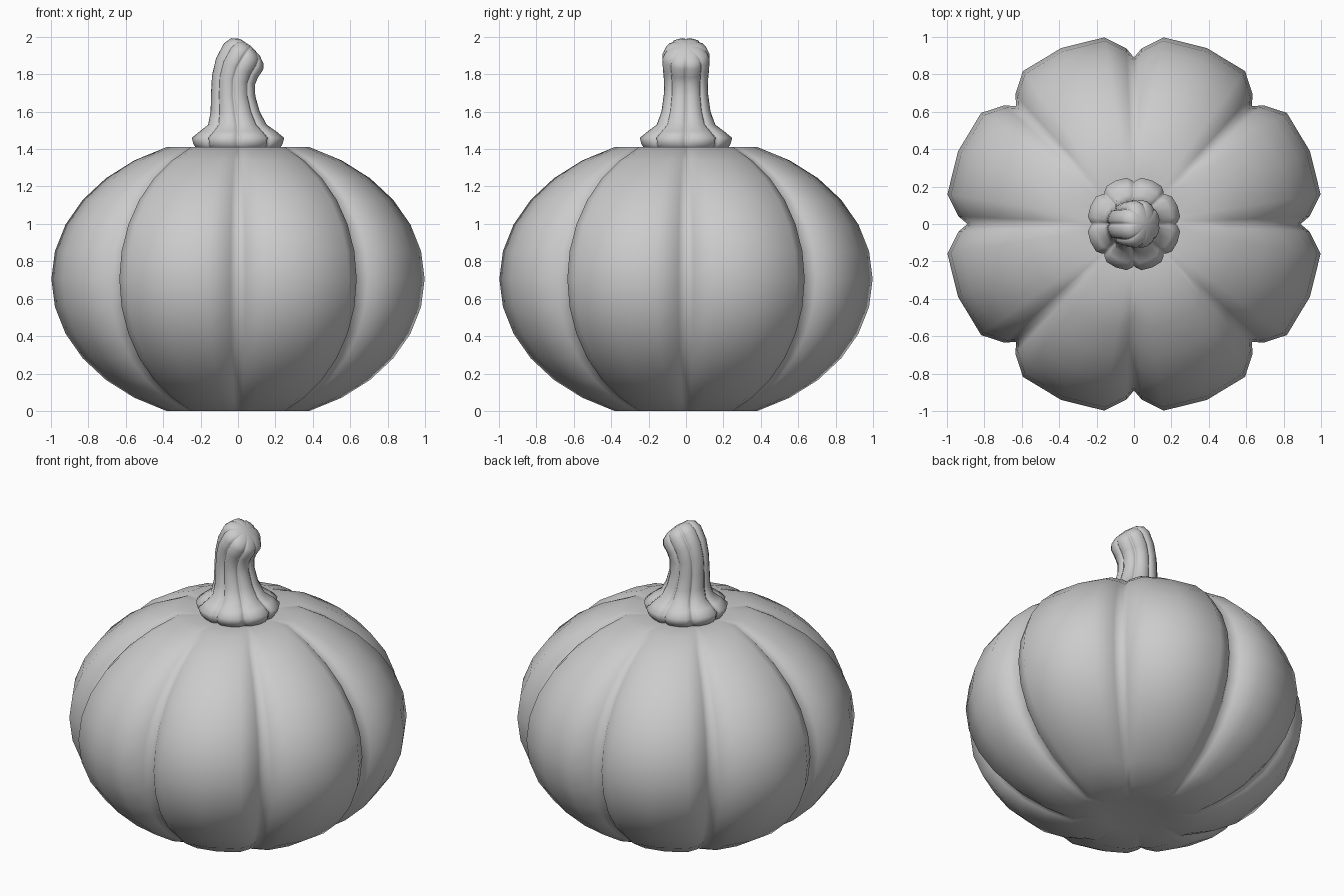
import bpy, bmesh
from math import sin, cos, radians
from mathutils import Vector

if "Cube" in bpy.data.objects:
    bpy.data.objects.remove(bpy.data.objects["Cube"])

LOBES = 8
# Angle across one lobe (degrees from its groove) and inward depth at that angle
LOBE = [(0, 1.0), (2.5, 0.62), (9, 0.06), (22.5, 0.0), (36, 0.06), (42.5, 0.62)]


def lobed_loft(name, rings, bottom, top):
    """Loft lobed rings (x, z, radius, tilt, groove depth) between two pole points."""
    bm = bmesh.new()
    loops = []
    for cx, cz, r, tilt, depth in rings:
        t = radians(tilt)
        loop = []
        for i in range(LOBES):
            for off, d in LOBE:
                a = radians(i * 360 / LOBES + off)
                rr = r * (1 - depth * d)
                u, v = rr * cos(a), rr * sin(a)
                loop.append(bm.verts.new((cx + u * cos(t), v, cz - u * sin(t))))
        loops.append(loop)
    n = len(loops[0])
    for lo, hi in zip(loops, loops[1:]):
        for i in range(n):
            j = (i + 1) % n
            bm.faces.new((lo[i], lo[j], hi[j], hi[i]))
    b, t = bm.verts.new(Vector(bottom)), bm.verts.new(Vector(top))
    for i in range(n):
        j = (i + 1) % n
        bm.faces.new((b, loops[0][j], loops[0][i]))
        bm.faces.new((t, loops[-1][i], loops[-1][j]))
    for f in bm.faces:
        f.smooth = True
    mesh = bpy.data.meshes.new(name)
    bm.to_mesh(mesh)
    bm.free()
    obj = bpy.data.objects.new(name, mesh)
    bpy.context.collection.objects.link(obj)
    return obj


# Pumpkin body: squashed sphere whose poles are flattened and slightly dimpled
MID, HALF, R = 0.705, 0.763, 1.018
body = []
for k in range(-7, 8):
    lat = radians(11.25 * k)
    z = MID + HALF * sin(lat)
    depth = 0.125
    if abs(k) == 6:
        depth = 0.08
    elif abs(k) == 7:
        depth = 0.015
        z = MID + (0.695 if k > 0 else -0.695)
    body.append((0, z, R * cos(lat), 0, depth))
lobed_loft("pumpkin_body", body, (0, 0, 0.03), (0, 0, 1.38))

# Stem: flared foot, ribbed neck leaning over to +x, rounded cut end
stem = [
    (0, 1.40, 0.225, 0, 0.08),
    (0, 1.425, 0.242, 0, 0.10),
    (0, 1.46, 0.252, 0, 0.12),
    (0, 1.495, 0.208, 0, 0.13),
    (-0.003, 1.53, 0.16, 0, 0.13),
    (-0.015, 1.60, 0.134, 0, 0.13),
    (-0.026, 1.69, 0.121, 3, 0.13),
    (-0.024, 1.77, 0.120, 12, 0.13),
    (-0.005, 1.835, 0.126, 25, 0.13),
    (0.030, 1.895, 0.129, 34, 0.13),
    (0.050, 1.925, 0.112, 38, 0.10),
    (0.063, 1.945, 0.070, 40, 0.05),
]
lobed_loft("stem", stem, (0, 0, 1.39), (0.068, 0, 1.952))
